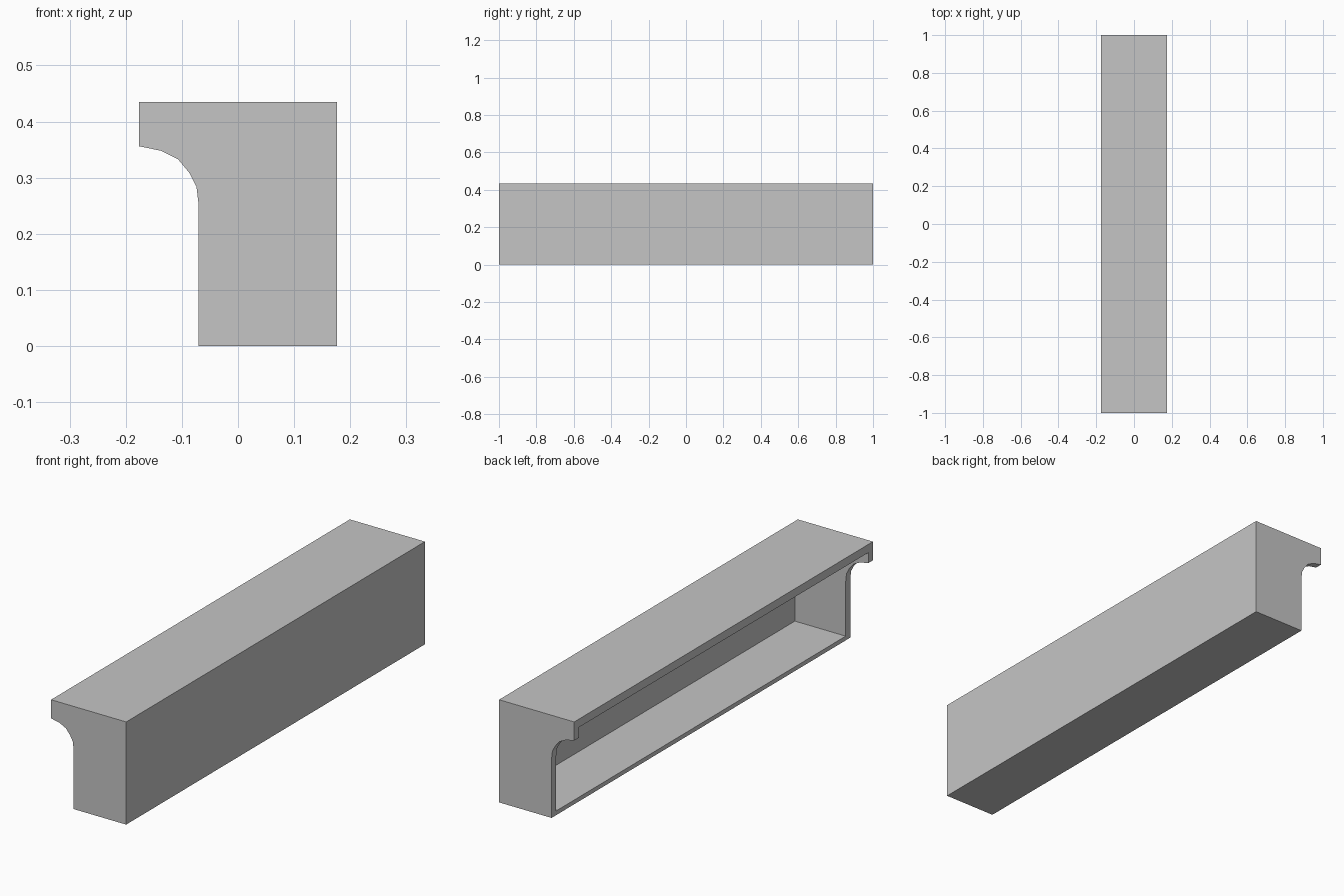
import bpy
import bmesh
from mathutils import Matrix, Vector

cube = bpy.data.objects.get("Cube")
if cube:
    bpy.data.objects.remove(cube, do_unlink=True)

HALF_LENGTH, HALF_WIDTH, HEIGHT = 1.0, 0.176, 0.435
END, TOP, FLOOR, BACK = 0.031, 0.035, 0.018, 0.008

grey = bpy.data.materials.new("plain grey")
grey.use_nodes = True
colour = (0.56, 0.56, 0.56, 1)
grey.diffuse_color = colour
grey.node_tree.nodes["Principled BSDF"].inputs["Base Color"].default_value = colour


def add_object(name, bm):
    bmesh.ops.recalc_face_normals(bm, faces=bm.faces)
    mesh = bpy.data.meshes.new(name)
    bm.to_mesh(mesh)
    bm.free()
    mesh.materials.append(grey)
    obj = bpy.data.objects.new(name, mesh)
    bpy.context.collection.objects.link(obj)
    return obj


# Body: end profile with a coved overhang, extruded along y
profile = [(HALF_WIDTH, 0), (HALF_WIDTH, HEIGHT), (-HALF_WIDTH, HEIGHT),
           (-HALF_WIDTH, 0.356), (-0.137, 0.348), (-0.107, 0.333),
           (-0.087, 0.309), (-0.074, 0.284), (-0.07, 0.25), (-0.07, 0)]
bm = bmesh.new()
face = bm.faces.new([bm.verts.new((x, -HALF_LENGTH, z)) for x, z in profile])
extruded = bmesh.ops.extrude_face_region(bm, geom=[face])
bmesh.ops.translate(bm, vec=(0, 2 * HALF_LENGTH, 0),
                    verts=[v for v in extruded["geom"] if isinstance(v, bmesh.types.BMVert)])
body = add_object("open_trough_body", bm)

# Cavity: a box open to the -x side, leaving end, top, floor and back panels
low = Vector((-HALF_WIDTH - 0.1, -HALF_LENGTH + END, FLOOR))
high = Vector((HALF_WIDTH - BACK, HALF_LENGTH - END, HEIGHT - TOP))
bm = bmesh.new()
bmesh.ops.create_cube(bm, size=1, matrix=Matrix.Translation((low + high) / 2)
                      @ Matrix.Diagonal((*(high - low), 1)))
cutter = add_object("cavity_cutter", bm)
cutter.hide_render = True

cut = body.modifiers.new("cavity", "BOOLEAN")
cut.operation = "DIFFERENCE"
cut.solver = "EXACT"
cut.object = cutter
bpy.context.view_layer.objects.active = body
bpy.ops.object.modifier_apply(modifier=cut.name)
bpy.data.objects.remove(cutter, do_unlink=True)
